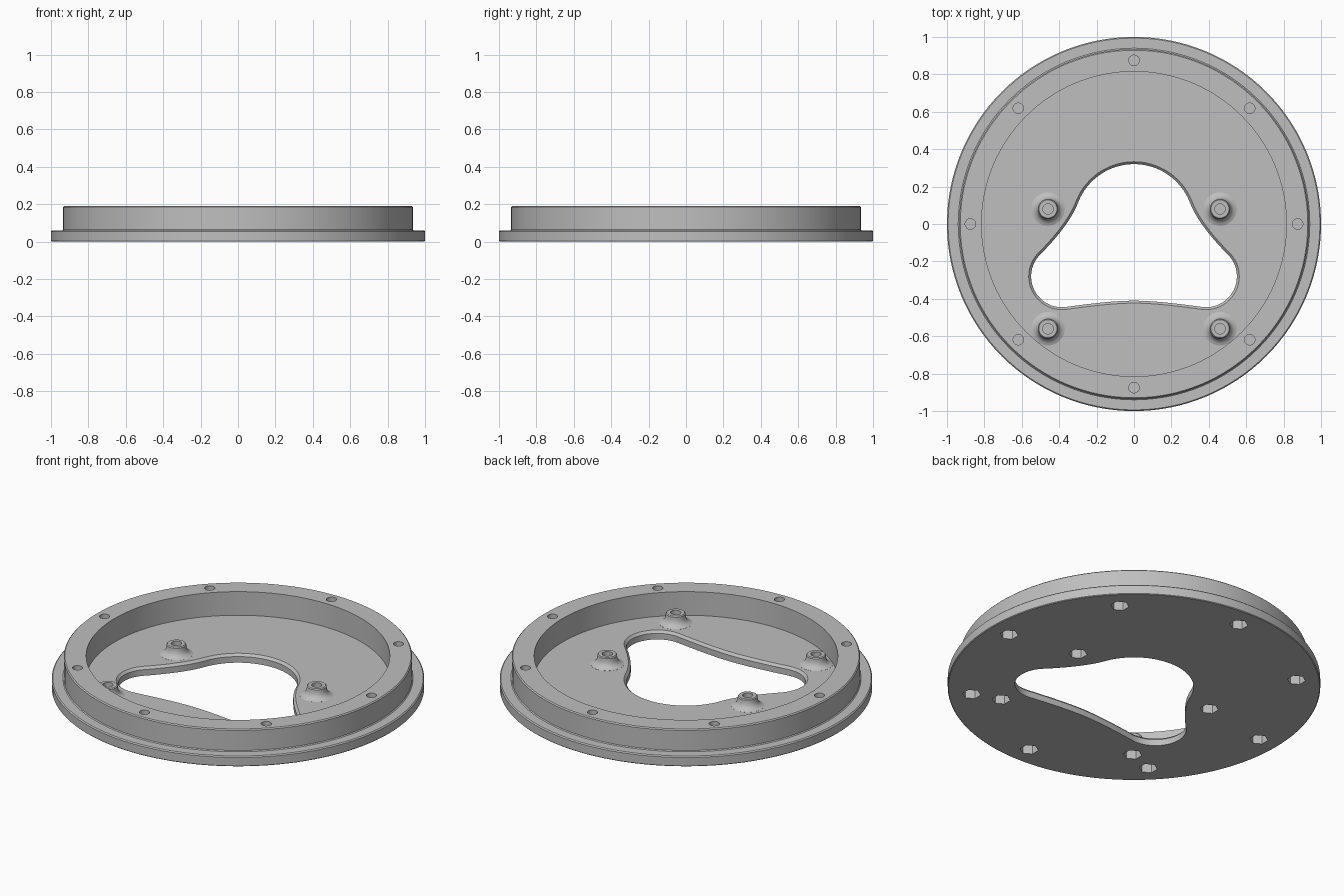
import bpy
import bmesh
from math import sin, cos, pi, radians
from mathutils import Vector

if "Cube" in bpy.data.objects:
    bpy.data.objects.remove(bpy.data.objects["Cube"])

# Single grey plastic
grey = bpy.data.materials.new("grey_plastic")
grey.use_nodes = True
grey.diffuse_color = (0.52, 0.52, 0.52, 1)
grey.node_tree.nodes["Principled BSDF"].inputs["Base Color"].default_value = grey.diffuse_color


def circle(r, n, centre=(0, 0), turn=0.0):
    return [Vector((centre[0] + r * cos(turn + 2 * pi * i / n),
                    centre[1] + r * sin(turn + 2 * pi * i / n))) for i in range(n)]


def loft(bm, loops):
    """Skin a stack of (2D loop, z) pairs and cap both ends."""
    rings = [[bm.verts.new((p.x, p.y, z)) for p in pts] for pts, z in loops]
    for a, b in zip(rings, rings[1:]):
        n = len(a)
        for i in range(n):
            j = (i + 1) % n
            bm.faces.new((a[i], a[j], b[j], b[i]))
    bm.faces.new(rings[0][::-1])
    bm.faces.new(rings[-1])


def turned(bm, profile, n, centre=(0, 0), turn=0.0):
    loft(bm, [(circle(r, n, centre, turn), z) for r, z in profile])


def make(name, bm):
    mesh = bpy.data.meshes.new(name)
    bm.to_mesh(mesh)
    bm.free()
    mesh.materials.append(grey)
    ob = bpy.data.objects.new(name, mesh)
    bpy.context.collection.objects.link(ob)
    return ob


def combine(target, tool, operation):
    """Apply a boolean and discard the tool."""
    tool.hide_render = True
    mod = target.modifiers.new("combine", 'BOOLEAN')
    mod.operation, mod.solver, mod.object = operation, 'EXACT', tool
    bpy.context.view_layer.objects.active = target
    bpy.ops.object.modifier_apply(modifier=mod.name)
    bpy.data.objects.remove(tool)


def arc(centre, r, a0, a1, n):
    return [Vector((centre[0] + r * cos(radians(a0 + (a1 - a0) * i / n)),
                    centre[1] + r * sin(radians(a0 + (a1 - a0) * i / n)))) for i in range(n + 1)]


def bend(p, q, r, n):
    """Quadratic curve from p to r, without its first point."""
    return [p * (1 - t) ** 2 + q * 2 * t * (1 - t) + r * t * t
            for t in (i / n for i in range(1, n + 1))]


def offset(pts, d):
    out = []
    for i, p in enumerate(pts):
        t = (pts[(i + 1) % len(pts)] - pts[i - 1]).normalized()
        out.append(p + Vector((t.y, -t.x)) * d)
    return out


# Flanged dish with a raised rim
bm = bmesh.new()
turned(bm, [(0.996, 0), (1, 0.004), (1, 0.054), (0.994, 0.06), (0.94, 0.06),
            (0.935, 0.065), (0.935, 0.184), (0.929, 0.19), (0.815, 0.19), (0.815, 0.05)], 128)
base = make("base_plate", bm)

# Flared screw bosses on the floor
boss_spots = [(x, y) for x in (-0.46, 0.46) for y in (0.08, -0.56)]
bm = bmesh.new()
for spot in boss_spots:
    turned(bm, [(0.09, 0.03), (0.09, 0.0505), (0.077, 0.055), (0.066, 0.063), (0.058, 0.075),
                (0.054, 0.09), (0.053, 0.105), (0.048, 0.11)], 32, spot)
combine(base, make("screw_bosses", bm), 'UNION')

# Three-lobed opening, drawn as a left half and mirrored
crown = arc((0, 0), 0.32, 90, 160, 20)
lobe = arc((-0.385, -0.28), 0.165, 135, 278, 24)
half = crown + bend(crown[-1], Vector((-0.349, -0.01)), lobe[0], 10)
half += lobe[1:] + bend(lobe[-1], Vector((-0.127, -0.41)), Vector((0, -0.41)), 12)
opening = half + [Vector((-p.x, p.y)) for p in half[-2:0:-1]]
bm = bmesh.new()
loft(bm, [(opening, -0.1), (opening, 0.036), (offset(opening, 0.013), 0.05),
          (offset(opening, 0.013), 0.15)])
combine(base, make("opening_cutter", bm), 'DIFFERENCE')

# Screw holes from above and hexagonal nut pockets from below
rim_spots = [(0.875 * cos(i * pi / 4), 0.875 * sin(i * pi / 4)) for i in range(8)]
bm = bmesh.new()
for spot in rim_spots + boss_spots:
    top = 0.19 if spot in rim_spots else 0.11
    turned(bm, [(0.028, 0.072), (0.028, top + 0.05)], 24, spot)
    turned(bm, [(0.05, -0.05), (0.05, 0.062)], 6, spot, pi / 2)
combine(base, make("screw_cutters", bm), 'DIFFERENCE')

# Smooth round walls, crisp edges
bpy.ops.object.select_all(action='DESELECT')
base.select_set(True)
bpy.context.view_layer.objects.active = base
bpy.ops.object.shade_smooth_by_angle(angle=radians(30))
